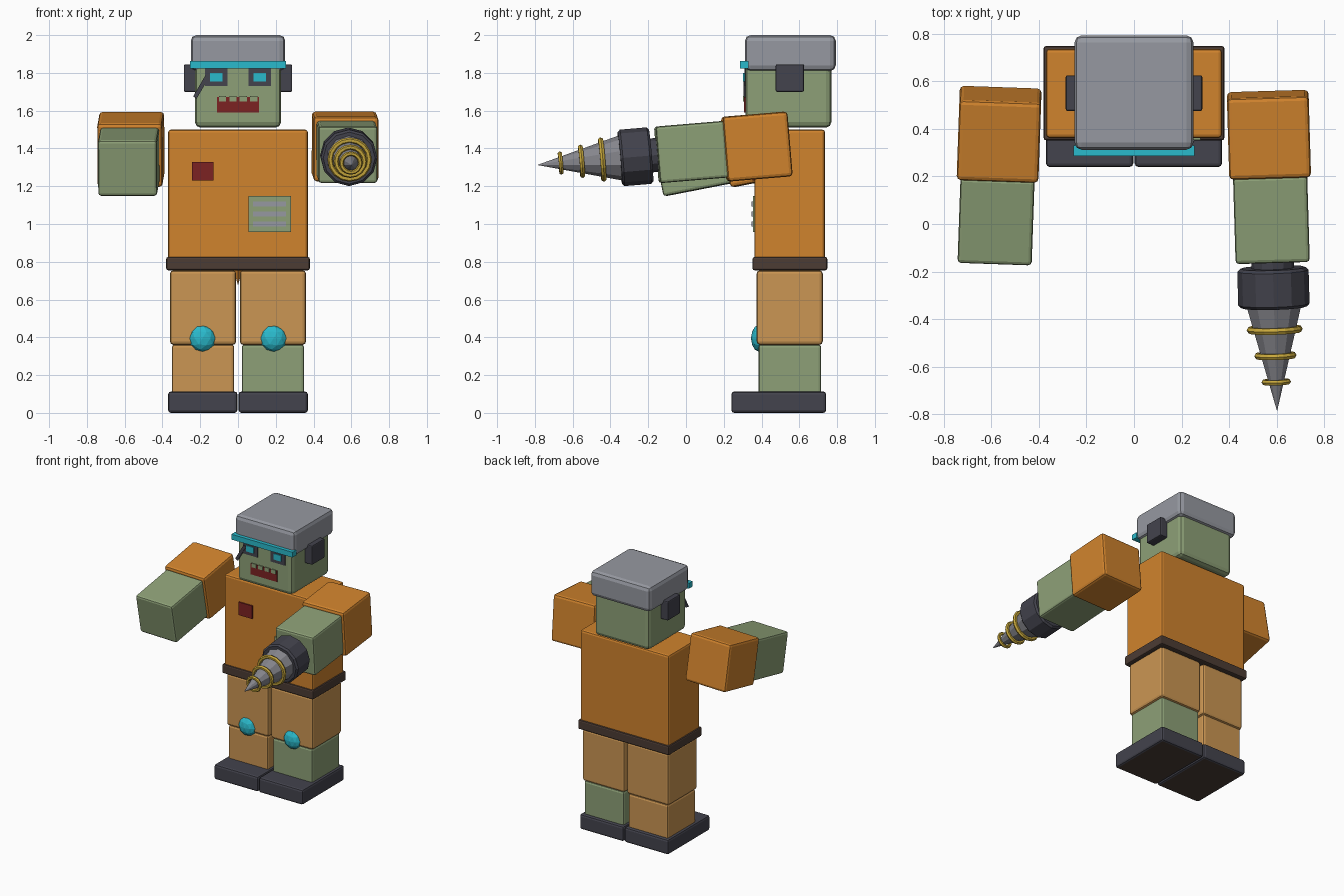
import bpy, bmesh, math
from mathutils import Matrix, Vector, Euler

if "Cube" in bpy.data.objects:
    bpy.data.objects.remove(bpy.data.objects["Cube"])


def material(name, r, g, b):
    lin = [((c / 255 + 0.055) / 1.055) ** 2.4 for c in (r, g, b)]
    m = bpy.data.materials.new(name)
    m.diffuse_color = (*lin, 1)
    m.use_nodes = True
    m.node_tree.nodes["Principled BSDF"].inputs["Base Color"].default_value = m.diffuse_color
    return m


ORANGE = material("orange cloth", 208, 131, 45)
TAN = material("tan cloth", 203, 150, 83)
GREEN = material("green skin", 141, 160, 119)
GREY = material("helmet grey", 150, 153, 161)
DARK = material("dark steel", 67, 67, 77)
BROWN = material("belt brown", 76, 60, 52)
RED = material("dark red", 124, 34, 34)
CYAN = material("cyan glow", 42, 186, 204)
GOLD = material("gold", 200, 168, 60)
STEEL = material("drill steel", 134, 134, 141)


def finish(name, bm, mat, matrix=None):
    if matrix is not None:
        bm.transform(matrix)
    me = bpy.data.meshes.new(name)
    bm.to_mesh(me)
    bm.free()
    ob = bpy.data.objects.new(name, me)
    bpy.context.collection.objects.link(ob)
    me.materials.append(mat)
    return ob


def box(name, x, y, z, mat, bevel=0.0, matrix=None):
    """Box spanning the x, y and z ranges, with rounded edges if asked."""
    bm = bmesh.new()
    bmesh.ops.create_cube(bm, size=1)
    for v in bm.verts:
        v.co = Vector([(r[0] + r[1]) / 2 + c * (r[1] - r[0])
                       for r, c in zip((x, y, z), v.co)])
    if bevel:
        bmesh.ops.bevel(bm, geom=bm.edges[:], offset=bevel, segments=2,
                        profile=0.5, affect='EDGES')
    return finish(name, bm, mat, matrix)


def cone(name, r1, r2, d0, d1, sides, mat, matrix, bevel=0.0):
    """Cone or cylinder running forward from d0 to d1 in the arm's frame."""
    bm = bmesh.new()
    bmesh.ops.create_cone(bm, cap_ends=True, segments=sides, radius1=r1,
                          radius2=r2, depth=d1 - d0)
    if bevel:
        rims = [e for e in bm.edges
                if abs(e.verts[0].co.z - e.verts[1].co.z) < 1e-5]
        bmesh.ops.bevel(bm, geom=rims, offset=bevel, segments=1, affect='EDGES')
    m = matrix @ Matrix.Translation((0, -(d0 + d1) / 2, 0)) @ Matrix.Rotation(math.pi / 2, 4, 'X')
    return finish(name, bm, mat, m)


# Head, helmet and visor band
box("head", (-.228, .228), (.315, .77), (1.51, 1.86), GREEN, .03)
box("helmet", (-.25, .25), (.312, .793), (1.81, 2.0), GREY, .03)
box("visor_band", (-.255, .255), (.285, .33), (1.822, 1.862), CYAN)

# Face: eyes, scar, mouth and teeth
for s in (-1, 1):
    box("ear_guard", sorted((s * .2, s * .287)), (.475, .625), (1.70, 1.845), DARK, .008)
    c = s * .115
    box("eye_frame", (c - .06, c + .06), (.309, .318), (1.73, 1.825), DARK)
    box("eye", (c - .032, c + .032), (.303, .311), (1.755, 1.80), CYAN)
scar = Matrix.Translation((-.193, .311, 1.73)) @ Matrix.Rotation(math.radians(30), 4, 'Y')
box("scar", (-.011, .011), (-.006, .006), (-.07, .07), DARK, 0, scar)
box("mouth", (-.11, .11), (.308, .317), (1.59, 1.672), RED)
for c in (-.082, -.027, .028, .083):
    box("tooth", (c - .019, c + .019), (.303, .309), (1.648, 1.678), GREEN)

# Torso, belt and crotch gusset
box("torso", (-.37, .37), (.362, .736), (.81, 1.50), ORANGE, .015)
box("belt", (-.38, .38), (.352, .748), (.755, .825), BROWN, .01)
bm = bmesh.new()
bmesh.ops.create_cone(bm, cap_ends=True, segments=4, radius1=0, radius2=.025, depth=.09)
finish("crotch_gusset", bm, ORANGE, Matrix.Translation((0, .55, .72)))

# Chest patches
box("red_patch", (-.243, -.13), (.353, .364), (1.23, 1.328), RED)
box("chest_plate", (.055, .28), (.354, .364), (.957, 1.147), GREEN)
for z in (1.0, 1.053, 1.106):
    box("chest_stripe", (.08, .255), (.347, .355), (z - .014, z + .014), GREY)

# Legs
for side, s, shin in (("left", -1, TAN), ("right", 1, GREEN)):
    box(side + "_thigh", sorted((s * .01, s * .36)), (.374, .724), (.36, .755), TAN, .018)
    box(side + "_shin", sorted((s * .02, s * .35)), (.384, .716), (.09, .362), shin, .015)
    foot = box(side + "_foot", sorted((s * .003, s * .37)), (.24, .742), (0, .113), DARK, .015)
    foot.data.materials.append(BROWN)
    for f in foot.data.polygons:  # brown sole
        f.material_index = int(f.normal.z < -.95)
    bm = bmesh.new()
    bmesh.ops.create_icosphere(bm, subdivisions=2, radius=.071)
    finish(side + "_knee_pad", bm, CYAN,
           Matrix.Translation((s * .188, .386, .395)) @ Matrix.Diagonal((1, .6, 1, 1)))

# Arms held forward, each built in its own tilted frame
frames = {}
for side, pos, tilt, turn in (("left", (-.567, .377, 1.395), 11, -2),
                              ("right", (.567, .375, 1.41), 4.8, 1.7)):
    rot = Euler((math.radians(tilt), 0, math.radians(turn))).to_matrix().to_4x4()
    m = frames[side] = Matrix.Translation(pos) @ rot
    box(side + "_upper_arm", (-.172, .172), (-.172, .172), (-.172, .172), ORANGE, .018, m)
    box(side + "_forearm", (-.156, .156), (-.53, -.165), (-.15, .15), GREEN, .015, m)

# Drill on the right arm
m = frames["right"]
cone("drill_mount", .09, .09, .51, .58, 12, DARK, m)
cone("drill_chuck", .15, .15, .562, .728, 12, DARK, m, .012)
cone("drill_bit", .122, 0, .715, 1.167, 10, STEEL, m)
for d, r, t in ((.822, .103, .015), (.932, .075, .014), (1.043, .05, .012)):
    bpy.ops.mesh.primitive_torus_add(major_segments=16, minor_segments=6,
                                     major_radius=r, minor_radius=t)
    ring = bpy.context.object
    ring.name = "drill_ring"
    ring.data.materials.append(GOLD)
    ring.data.transform(m @ Matrix.Translation((0, -d, 0)) @ Matrix.Rotation(math.pi / 2, 4, 'X'))
